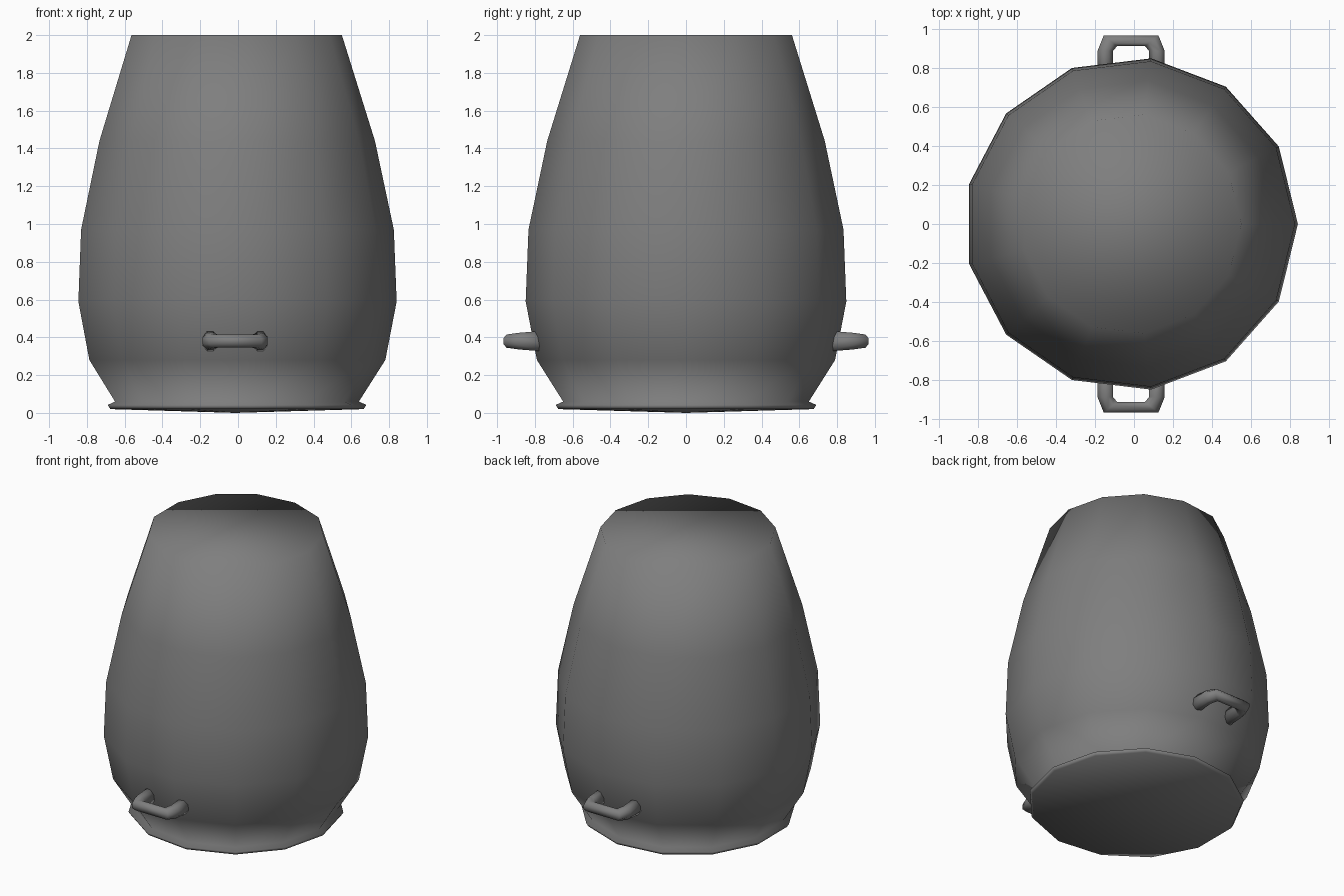
import bpy
import bmesh
from math import sin, cos, tau

default = bpy.data.objects.get("Cube")
if default:
    bpy.data.objects.remove(default, do_unlink=True)

SIDES = 13
CENTRE_X = -0.015

grey = bpy.data.materials.new("mid grey")
grey.use_nodes = True
colour = (0.21, 0.21, 0.21, 1)
grey.diffuse_color = colour
grey.node_tree.nodes["Principled BSDF"].inputs["Base Color"].default_value = colour


def finish(bm, name):
    """Turn a bmesh into a smooth-shaded grey object."""
    bmesh.ops.recalc_face_normals(bm, faces=bm.faces[:])
    for face in bm.faces:
        face.smooth = True
    mesh = bpy.data.meshes.new(name)
    bm.to_mesh(mesh)
    bm.free()
    mesh.materials.append(grey)
    obj = bpy.data.objects.new(name, mesh)
    obj.location.x = CENTRE_X
    bpy.context.collection.objects.link(obj)
    return obj


def bridge(bm, rings):
    """Join consecutive rings of vertices with quads."""
    for low, high in zip(rings, rings[1:]):
        n = len(low)
        for i in range(n):
            j = (i + 1) % n
            bm.faces.new((low[i], low[j], high[j], high[i]))


# Vessel: bulging wall above a thin foot flange, closed flat top
profile = [(0.68, 0.02), (0.695, 0.042), (0.655, 0.06), (0.795, 0.28),
           (0.855, 0.59), (0.84, 0.97), (0.74, 1.44), (0.565, 2.0)]
bm = bmesh.new()
rings = [[bm.verts.new((r * cos(tau * i / SIDES), r * sin(tau * i / SIDES), z))
          for i in range(SIDES)] for r, z in profile]
bridge(bm, rings)
bm.faces.new(rings[-1])
# Slightly convex underside
tip = bm.verts.new((0, 0, 0))
for i in range(SIDES):
    bm.faces.new((rings[0][i], tip, rings[0][(i + 1) % SIDES]))
finish(bm, "vessel_body")


def handle(name, side):
    """Tapered U-shaped grip; side is +1 at the back, -1 at the front."""
    # x, y, cross-section half-width along x and y, half-height
    half = [(0.132, 0.74, 0.04, 0, 0.056),
            (0.132, 0.887, 0.04, 0, 0.044),
            (0.106, 0.939, 0.034, 0.028, 0.035)]
    path = half + [(-x, y, -wx, wy, h) for x, y, wx, wy, h in reversed(half)]
    bm = bmesh.new()
    rings = []
    for x, y, wx, wy, h in path:
        ring = []
        for i in range(8):
            a = tau * (i + 0.5) / 8
            c, s = cos(a) * 1.08, sin(a) * 1.08
            ring.append(bm.verts.new((x + wx * c, side * (y + wy * c), 0.38 + h * s)))
        rings.append(ring)
    bridge(bm, rings)
    bm.faces.new(rings[0])
    bm.faces.new(rings[-1])
    finish(bm, name)


handle("front_handle", -1)
handle("back_handle", 1)
